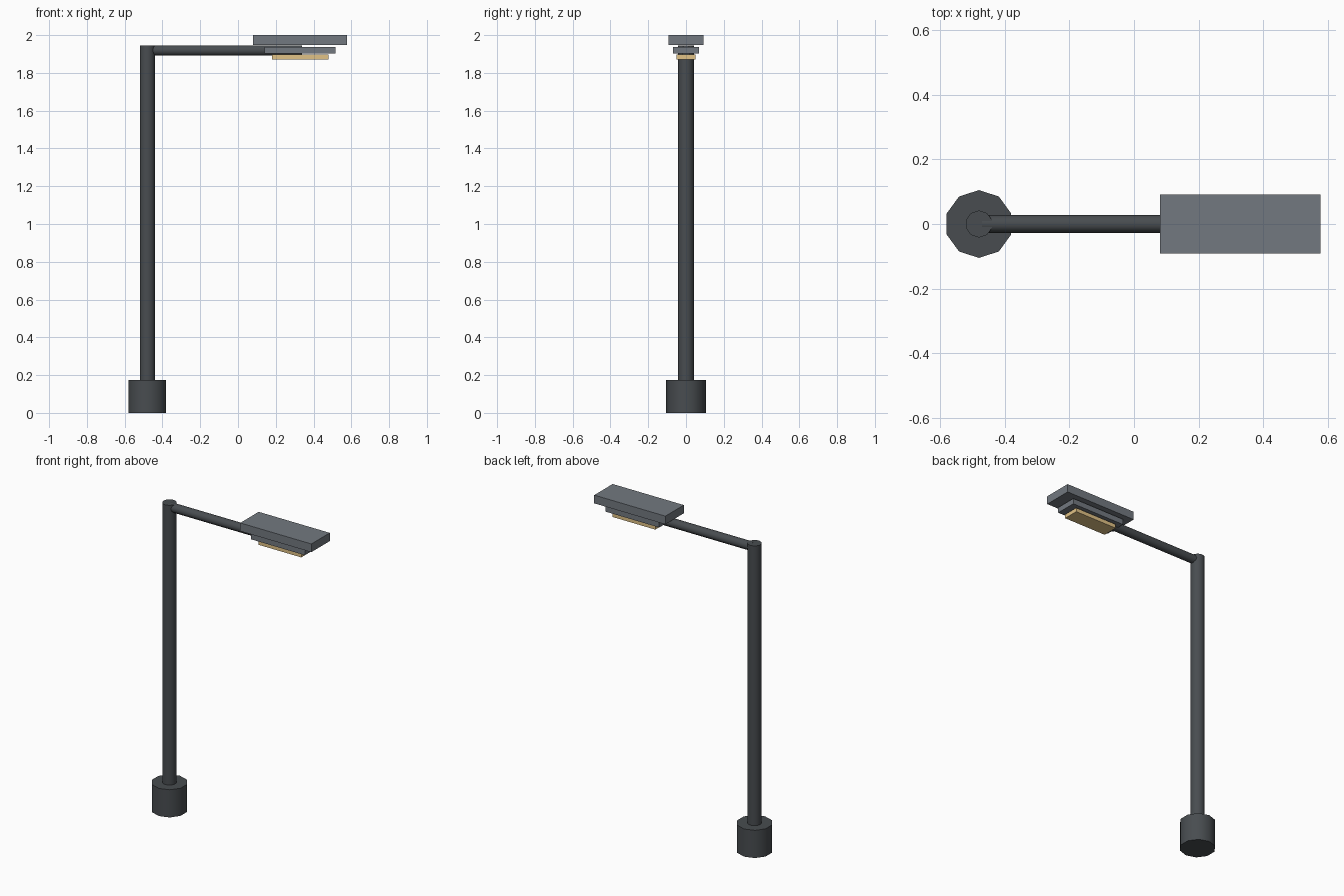
import bpy, math

if "Cube" in bpy.data.objects:
    bpy.data.objects.remove(bpy.data.objects["Cube"])

def material(name, rgb):
    m = bpy.data.materials.new(name)
    m.diffuse_color = (*rgb, 1)
    m.use_nodes = True
    m.node_tree.nodes["Principled BSDF"].inputs["Base Color"].default_value = m.diffuse_color
    return m

DARK = material("dark_metal", (0.065, 0.073, 0.080))
GREY = material("grey_housing", (0.170, 0.190, 0.215))
WARM = material("warm_lens", (0.75, 0.54, 0.24))

def finish(name, mat):
    ob = bpy.context.object
    ob.name = name
    ob.data.materials.append(mat)
    return ob

def rod(name, r, length, centre, mat, rot=(0, 0, 0)):
    bpy.ops.mesh.primitive_cylinder_add(vertices=10, radius=r, depth=length,
                                        location=centre, rotation=rot)
    bpy.ops.object.shade_smooth_by_angle(angle=math.radians(40))
    return finish(name, mat)

def box(name, x0, x1, half_y, z0, z1, mat):
    bpy.ops.mesh.primitive_cube_add(size=1, location=((x0 + x1) / 2, 0, (z0 + z1) / 2))
    ob = finish(name, mat)
    ob.scale = (x1 - x0, 2 * half_y, z1 - z0)
    return ob

# Post: footing, pole and horizontal arm
rod("footing", 0.105, 0.175, (-0.48, 0, 0.0875), DARK)
rod("pole", 0.042, 1.845, (-0.48, 0, 1.0225), DARK)
rod("arm", 0.028, 0.81, (-0.065, 0, 1.919), DARK, (0, math.pi / 2, 0))

# Lamp head: stacked slabs with the lens below
box("head_cover", 0.08, 0.578, 0.092, 1.948, 2.0, GREY)
box("head_body", 0.14, 0.515, 0.068, 1.903, 1.938, GREY)
box("lens", 0.18, 0.478, 0.05, 1.872, 1.897, WARM)
